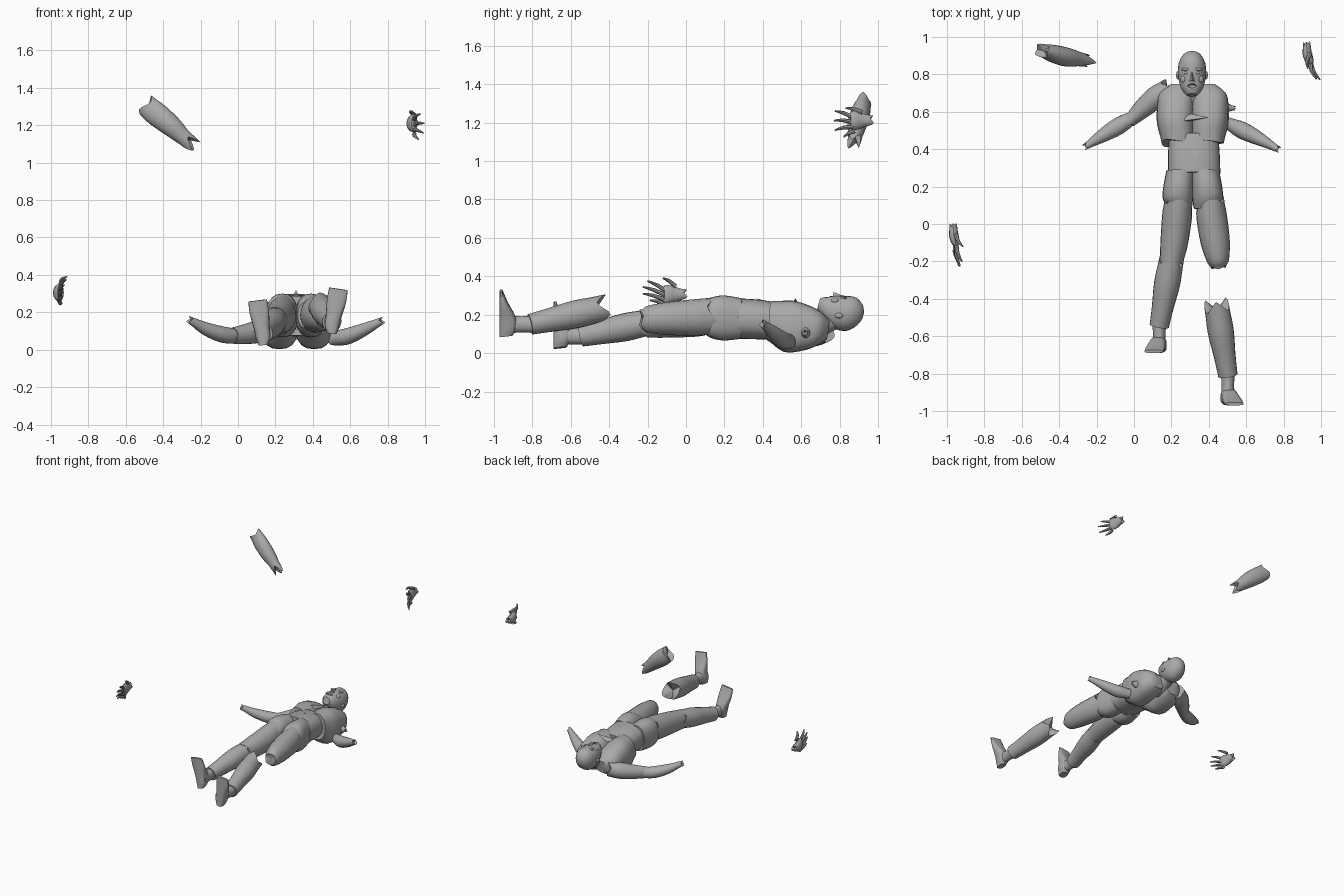
import bpy, bmesh, math
from mathutils import Vector

if "Cube" in bpy.data.objects:
    bpy.data.objects.remove(bpy.data.objects["Cube"])

grey = bpy.data.materials.new("mannequin_grey")
grey.diffuse_color = (0.4, 0.4, 0.4, 1)
grey.use_nodes = True
grey.node_tree.nodes["Principled BSDF"].inputs["Base Color"].default_value = grey.diffuse_color


def finish(name, bm, angle=40):
    me = bpy.data.meshes.new(name)
    bmesh.ops.recalc_face_normals(bm, faces=bm.faces)
    bm.to_mesh(me)
    bm.free()
    me.materials.append(grey)
    ob = bpy.data.objects.new(name, me)
    bpy.context.collection.objects.link(ob)
    bpy.ops.object.select_all(action='DESELECT')
    ob.select_set(True)
    bpy.context.view_layer.objects.active = ob
    bpy.ops.object.shade_smooth_by_angle(angle=math.radians(angle))
    return ob


def smooth(rings, sub):
    """Catmull-Rom resampling of ring data."""
    p = [rings[0]] + rings + [rings[-1]]
    out = []
    for i in range(1, len(p) - 2):
        for k in range(sub):
            t = k / sub
            out.append([0.5 * (2 * b + (c - a) * t + (2 * a - 5 * b + 4 * c - d) * t * t
                               + (3 * b - a - 3 * c + d) * t ** 3)
                        for a, b, c, d in zip(*p[i - 1:i + 3])])
    return out + [rings[-1]]


def loft(name, rings, hint=(0, 0, 1), n=20, sub=3, power=2.0, jag=(0, 0), teeth=3):
    """Rings are (x, y, z, half width, half height); jag breaks the two ends."""
    axis = (Vector(rings[-1][:3]) - Vector(rings[0][:3])).normalized()
    side = axis.cross(Vector(hint)).normalized()
    up = side.cross(axis)
    rings = smooth(rings, sub)
    bm = bmesh.new()
    loops = []
    for i, (x, y, z, a, b) in enumerate(rings):
        j = -jag[0] if i == 0 else jag[1] if i == len(rings) - 1 else 0
        loop = []
        for k in range(n):
            t = 2 * math.pi * k / n
            c, s = math.cos(t), math.sin(t)
            e = 2 / power
            u = math.copysign(abs(c) ** e, c) * a
            v = math.copysign(abs(s) ** e, s) * b
            wave = abs(((k * teeth / n + 0.25) % 1) * 2 - 1)
            loop.append(bm.verts.new(Vector((x, y, z)) + side * u + up * v + axis * (j * wave)))
        loops.append(loop)
    for p, q in zip(loops, loops[1:]):
        for k in range(n):
            bm.faces.new((p[k], p[k - 1], q[k - 1], q[k]))
    for loop, r in ((loops[0], rings[0]), (loops[-1], rings[-1])):
        mid = bm.verts.new(r[:3])
        for k in range(n):
            bm.faces.new((loop[k - 1], loop[k], mid))
    return finish(name, bm)


def ball(name, loc, size, seg=14):
    bm = bmesh.new()
    bmesh.ops.create_uvsphere(bm, u_segments=seg, v_segments=seg // 2 + 1, radius=1)
    for v in bm.verts:
        v.co = Vector(loc) + Vector(a * b for a, b in zip(v.co, size))
    return finish(name, bm)


def shard(name, a, b, c, d):
    """Thin pointed splinter with base triangle a, b, c and tip d."""
    bm = bmesh.new()
    v = [bm.verts.new(p) for p in (a, b, c, d)]
    for f in ((0, 1, 2), (0, 1, 3), (1, 2, 3), (2, 0, 3)):
        bm.faces.new([v[i] for i in f])
    return finish(name, bm)


# Head, neck and face
CX = 0.31
head = loft("head", [(CX, .922, .195, .012, .015), (CX, .905, .198, .045, .055), (CX, .86, .203, .071, .09),
                     (CX, .80, .212, .075, .09), (CX, .755, .225, .068, .075), (CX, .72, .243, .055, .054),
                     (CX, .69, .258, .03, .028)], n=24, power=2.1)
mouth = ball("mouth_cutter", (CX, .738, .292), (.022, .011, .03))
mouth.hide_render = True
mouth.hide_viewport = True
cut = head.modifiers.new("mouth", 'BOOLEAN')
cut.operation, cut.object, cut.solver = 'DIFFERENCE', mouth, 'EXACT'
loft("neck", [(CX, .62, .12, .085, .07), (CX, .68, .135, .065, .065), (CX, .73, .165, .055, .06), (CX, .79, .19, .055, .06)])
shard("nose", (CX - .017, .762, .29), (CX + .017, .762, .29), (CX, .825, .296), (CX, .768, .318))
for s in (-1, 1):
    ball("brow", (CX + s * .032, .827, .289), (.025, .008, .009))
    ball("eye", (CX + s * .03, .808, .284), (.014, .009, .011))
    ball("cheek", (CX + s * .042, .775, .272), (.02, .022, .014))
    ball("ear", (CX + s * .076, .795, .195), (.009, .022, .014))

# Torso, split along the middle
for s, w in ((-1, 0), (1, .008)):
    c = .318
    def x(o): return c + s * (o - w)
    loft("chest_half", [(x(.075), .74, .12, .055, .05), (x(.09), .69, .125, .095, .09),
                        (x(.095), .62, .13, .1, .12), (x(.095), .53, .14, .1, .135),
                        (x(.085), .44, .17, .085, .1)], power=2.5, jag=(0, .02), teeth=2)
    loft("pelvis_half", [(x(.07), .29, .18, .075, .105), (x(.08), .2, .183, .082, .117),
                         (x(.082), .13, .185, .08, .105), (x(.06), .08, .185, .05, .07)], power=2.4)
loft("abdomen", [(.32, .48, .165, .13, .095), (.32, .38, .175, .138, .103), (.322, .27, .18, .14, .105)],
     n=28, power=2.5)
shard("sternum_splinter", (.25, .55, .262), (.30, .59, .25), (.30, .55, .24), (.40, .57, .285))
shard("rib_splinter", (.29, .45, .26), (.33, .45, .26), (.31, .46, .24), (.335, .36, .287))

# Attached arms, forearms tapering to a broken wrist
loft("right_upper_arm", [(.175, .72, .11, .05, .055), (.12, .68, .1, .06, .062), (.05, .62, .085, .052, .055),
                         (-.02, .555, .075, .036, .045)], jag=(.03, .012))
for name, pts in (("right_forearm", ((.01, .58, .07), (-.08, .525, .08), (-.18, .465, .115), (-.25, .42, .155))),
                  ("left_forearm", ((.5, .54, .06), (.58, .50, .07), (.68, .45, .11), (.76, .405, .15)))):
    loft(name, [(*p, a, b) for p, (a, b) in zip(pts, ((.03, .038), (.046, .044), (.034, .034), (.017, .02)))],
         jag=(.012, .022))
loft("left_shoulder_stump", [(.46, .63, .11, .035, .04), (.51, .62, .105, .02, .025), (.53, .62, .105, .012, .015)],
     jag=(0, .015))

# Upper arm floating away
loft("loose_upper_arm", [(-.48, .925, 1.295, .035, .06), (-.43, .91, 1.255, .048, .064),
                         (-.35, .89, 1.19, .05, .056), (-.28, .88, 1.125, .034, .04)], jag=(.03, .075))

# Legs
loft("right_thigh", [(.235, .1, .19, .075, .095), (.23, .04, .18, .08, .095), (.215, -.1, .165, .074, .085),
                     (.2, -.2, .155, .062, .075)], jag=(.07, .03))
loft("left_thigh", [(.41, .1, .19, .075, .095), (.415, .04, .185, .082, .095), (.435, -.1, .18, .078, .085),
                    (.45, -.2, .175, .058, .07), (.452, -.225, .172, .04, .05)], jag=(.07, .015))


def lower_leg(name, knee, ankle, sole, turn):
    k, a = Vector(knee), Vector(ankle)
    loft(name + "_shin", [(*k, .066, .068), (*k.lerp(a, .3), .07, .073), (*k.lerp(a, .7), .058, .062), (*a, .052, .054)],
         jag=(.07, 0))
    loft(name + "_ankle", [(*(a + Vector((0, .02, 0))), .04, .045), (a.x, a.y - .05, a.z, .033, .042),
                           (a.x, sole + .02, a.z, .04, .05)])
    # foot stands with its sole facing away from the head
    x, z, h = a.x, a.z, a.y - sole
    loft(name + "_foot", [(x, sole + .035, z - .06, .026, .035), (x, sole + .045, z - .02, .04, .045),
                          (x + turn * .3, sole + .042, z + .035, .043, .042),
                          (x + turn * .7, sole + .022, z + .11, .052, .022),
                          (x + turn, sole + .008, z + .175, .05, .008)], hint=(0, 1, 0), power=2.8)


lower_leg("right", (.195, -.22, .155), (.135, -.545, .088), -.69, -.03)
lower_leg("loose_left", (.447, -.47, .225), (.502, -.81, .15), -.97, .035)


# Loose hands, fingers fanned out
def hand(name, wrist, bend, fingers):
    w = Vector(wrist)
    palm = w + Vector((bend * .3, -.1, 0))
    loft(name + "_palm", [(*w, .02, .025), (w.x, w.y - .04, w.z, .025, .04), (w.x + bend * .2, w.y - .08, w.z, .024, .05),
                          (*palm, .015, .045)], n=12, sub=2, jag=(.02, 0))
    for i, tip in enumerate(fingers):
        t = Vector(tip)
        base = palm + Vector((0, .02, .036 - .023 * i))
        if i == 0:
            base += Vector((0, .04, .008))
        mid = base.lerp(t, .55) + Vector((-bend * .2, 0, .006))
        loft(name + "_finger", [(*base, .012, .012), (*mid, .01, .01), (*t, .004, .004)], n=8, sub=2)


hand("right_hand", (-.965, -.015, .305), .05,
     [(-.915, -.12, .39), (-.92, -.2, .375), (-.93, -.225, .345), (-.935, -.225, .31), (-.95, -.19, .275)])
hand("left_hand", (.925, .955, 1.21), .06,
     [(.93, .83, 1.275), (.975, .775, 1.26), (.995, .77, 1.21), (.99, .775, 1.16), (.965, .82, 1.125)])
